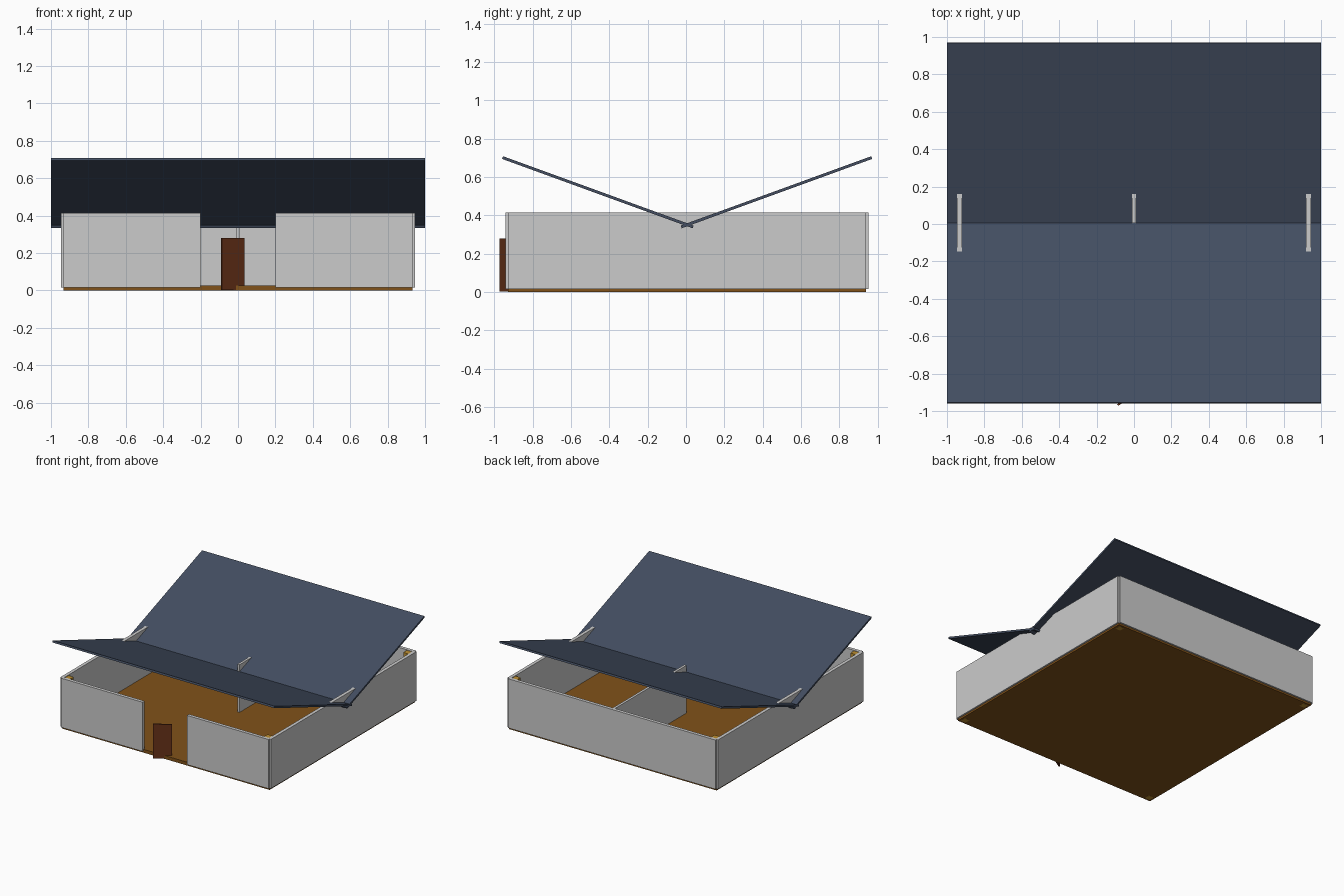
import bpy
from math import radians, cos, sin

if "Cube" in bpy.data.objects:
    bpy.data.objects.remove(bpy.data.objects["Cube"])

def material(name, rgb):
    m = bpy.data.materials.new(name)
    m.diffuse_color = (*rgb, 1)
    m.use_nodes = True
    m.node_tree.nodes["Principled BSDF"].inputs["Base Color"].default_value = m.diffuse_color
    return m

SLATE = material("slate", (0.056, 0.076, 0.12))
WOOD = material("floor_wood", (0.22, 0.085, 0.01))
DOOR = material("door_wood", (0.13, 0.03, 0.009))
GOLD = material("post_wood", (0.5, 0.27, 0.03))

def box(name, center, size, mat=None, rot=(0, 0, 0)):
    bpy.ops.mesh.primitive_cube_add(size=1, location=center, rotation=rot)
    o = bpy.context.object
    o.name = name
    o.scale = size
    bpy.ops.object.transform_apply(location=False, rotation=False, scale=True)
    if mat:
        o.data.materials.append(mat)
    return o

Y = 0.006      # house centre in y (the open door sticks out in front)
H = 0.934      # wall centre lines, also floor half size
T = 0.027      # wall thickness
Z0, Z1 = 0.015, 0.415
ZC, ZH = (Z0 + Z1) / 2, Z1 - Z0

# Floor
box("floor", (0, Y, 0.0135), (2 * H, 2 * H, 0.027), WOOD)

# Outer walls, each ending on the neighbour's centre line
box("back_wall", (0, Y + H, ZC), (2 * H, T, ZH))
for s, side in ((-1, "left"), (1, "right")):
    box(side + "_wall", (s * H, Y, ZC), (T, 2 * H, ZH))
    box("front_wall_" + side, (s * (H + 0.2) / 2, Y - H, ZC), (H - 0.2, T, ZH))

# Partition from the middle of the room to the back wall
box("partition_wall", (0, Y + H / 2, ZC), (0.02, H, ZH))

# Corner posts, running through the floor
for sx, nx in ((-1, "left"), (1, "right")):
    for sy, ny in ((-1, "front"), (1, "back")):
        box(f"post_{ny}_{nx}", (sx * 0.895, Y + sy * 0.895, 0.2055),
            (0.045, 0.045, 0.413), GOLD)

# Butterfly roof: two slabs crossing at the valley
a = radians(20)
for s, side in ((-1, "front"), (1, "back")):
    mid = (0.963 - 0.031) / 2
    box("roof_" + side, (0, Y + s * mid, 0.351 + mid * 0.364),
        (2, (0.963 + 0.031) / cos(a), 0.015), SLATE, (s * a, 0, 0))

# Door standing ajar in the opening
d = radians(31)
L, W = 0.14, 0.01
box("door", (-0.0275, -0.972 + (L * sin(d) + W * cos(d)) / 2, 0.141),
    (L, W, 0.278), DOOR, (0, 0, d))
